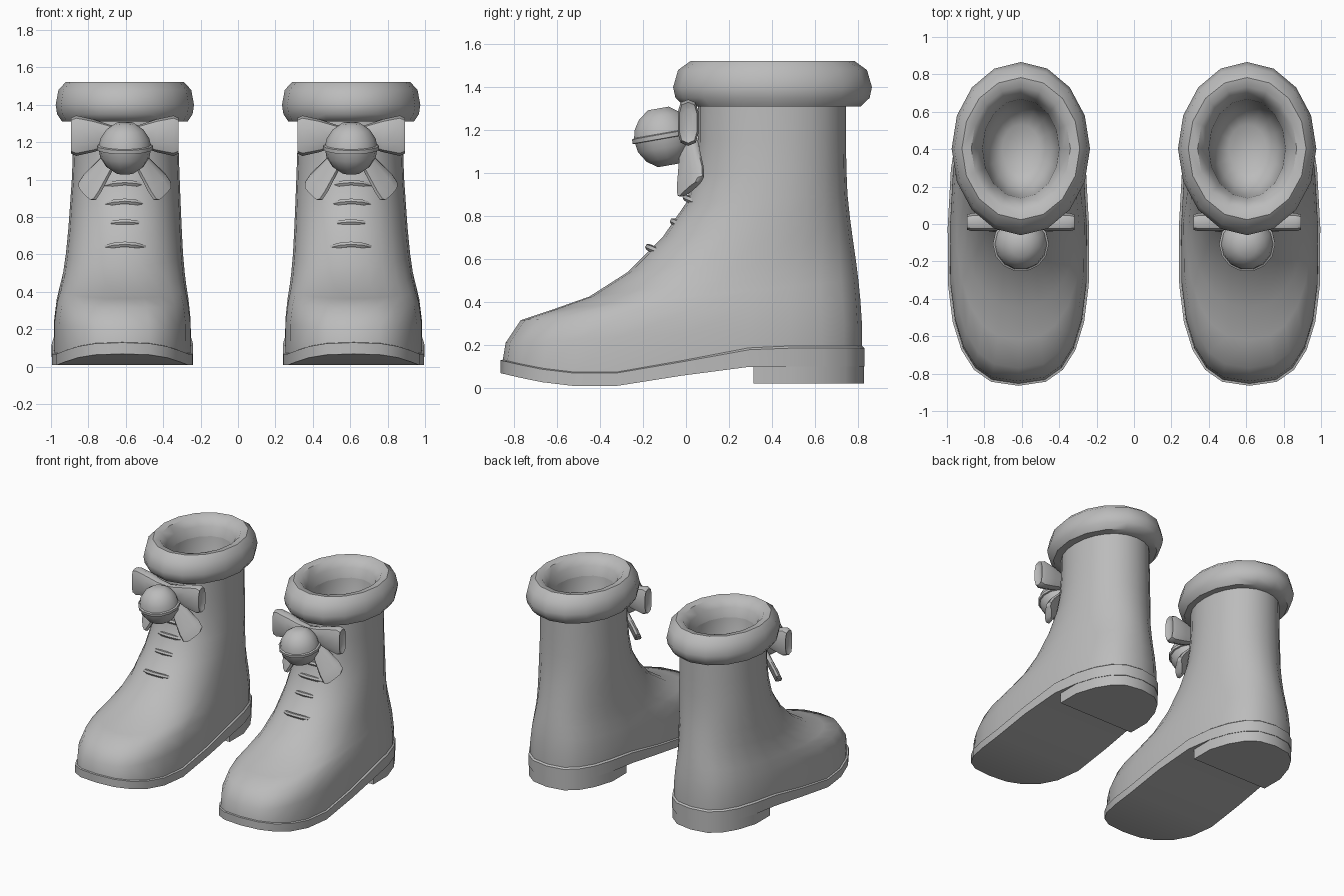
import bpy, bmesh, math
from mathutils import Vector, Matrix

cube = bpy.data.objects.get("Cube")
if cube:
    bpy.data.objects.remove(cube, do_unlink=True)

grey = bpy.data.materials.new("plain_grey")
GREY = (0.5, 0.5, 0.5, 1)
grey.use_nodes = True
grey.diffuse_color = GREY
grey.node_tree.nodes["Principled BSDF"].inputs["Base Color"].default_value = GREY

CX = 0.605  # middle of one boot
parts = []


def finish(name, bm):
    """Turn a bmesh of the left boot into a mirrored, shaded pair."""
    bmesh.ops.recalc_face_normals(bm, faces=bm.faces)
    mesh = bpy.data.meshes.new(name)
    bm.to_mesh(mesh)
    bm.free()
    mesh.materials.append(grey)
    obj = bpy.data.objects.new(name, mesh)
    bpy.context.collection.objects.link(obj)
    mirror = obj.modifiers.new("other_boot", "MIRROR")
    mirror.use_mirror_merge = False
    parts.append(obj)


def loft(bm, rings, cap_start=True, cap_end=True):
    rows = [[bm.verts.new(p) for p in ring] for ring in rings]
    n = len(rows[0])
    for a, b in zip(rows, rows[1:]):
        for i in range(n):
            j = (i + 1) % n
            bm.faces.new((a[i], a[j], b[j], b[i]))
    if cap_start:
        bm.faces.new(rows[0])
    if cap_end:
        bm.faces.new(rows[-1])
    return rows


def power(v, p):
    return math.copysign(abs(v) ** (2 / p), v)


def outline(front, back, half, cx, p, n=24):
    """Rounded foot outline on a plane from the front point to the back point."""
    ring = []
    for i in range(n):
        t = 2 * math.pi * i / n
        u = -power(math.cos(t), p)
        k = (u + 1) / 2
        x = cx + half * power(math.sin(t), p) * (1 - 0.08 * u * (p - 2))
        ring.append(Vector((x, front[0] + (back[0] - front[0]) * k,
                            front[1] + (back[1] - front[1]) * k)))
    return ring


# Sole: rocker-shaped underside and a welt band
def sole_height(y):
    pts = [(-0.87, 0.07), (-0.7, 0.03), (-0.45, 0.0), (-0.3, 0.01),
           (0.0, 0.06), (0.2, 0.09), (0.32, 0.1), (0.9, 0.1)]
    for (y0, z0), (y1, z1) in zip(pts, pts[1:]):
        if y <= y1:
            return z0 + (z1 - z0) * (y - y0) / (y1 - y0)
    return pts[-1][1]


def sole_ring(inset, lift, heel_lift):
    ring = outline((-0.865 + inset, 0), (0.832 - inset, 0), 0.378 - inset, 0.618, 2.7)
    for v in ring:
        k = min(1, max(0, (v.y + 0.1) / 0.5))
        v.z = sole_height(v.y) + lift + (heel_lift - lift) * k
    return ring


bm = bmesh.new()
rows = loft(bm, [sole_ring(0, 0, 0), sole_ring(0, 0.06, 0.085), sole_ring(0.012, 0.065, 0.095)],
            False, False)
bottom, n = rows[0], len(rows[0])
for i in range(n // 2):
    quad = [bottom[i], bottom[i + 1], bottom[n - i - 1], bottom[-i]]
    bm.faces.new(list(dict.fromkeys(quad)))
finish("sole", bm)

# Heel block, following the rear of the sole
bm = bmesh.new()
back = [v for v in outline((-0.865, 0), (0.828, 0), 0.375, 0.618, 2.7) if v.y > 0.33]
back = [Vector((back[0].x, 0.315, 0))] + back + [Vector((back[-1].x, 0.315, 0))]
loft(bm, [[v + Vector((0, 0, z)) for v in back] for z in (0.02, 0.13)])
finish("heel", bm)

# Upper: front point, back point, half width, centre x, squareness
upper = [
    ((-0.84, 0.21), (0.82, 0.29), 0.365, 0.618, 2.7),
    ((-0.77, 0.315), (0.812, 0.41), 0.352, 0.617, 2.6),
    ((-0.62, 0.365), (0.803, 0.5), 0.338, 0.614, 2.4),
    ((-0.45, 0.425), (0.793, 0.58), 0.325, 0.61, 2.25),
    ((-0.27, 0.54), (0.78, 0.67), 0.313, 0.607, 2.15),
    ((-0.11, 0.7), (0.765, 0.78), 0.303, 0.604, 2.1),
    ((0.0, 0.86), (0.752, 0.9), 0.295, 0.602, 2.1),
    ((0.04, 1.0), (0.747, 1.02), 0.288, 0.6, 2.1),
    ((0.055, 1.15), (0.745, 1.15), 0.283, 0.6, 2.1),
    ((0.055, 1.36), (0.745, 1.36), 0.28, 0.6, 2.1),
]
bm = bmesh.new()
loft(bm, [sole_ring(0.012, 0.065, 0.095)] + [outline(*r) for r in upper], False, False)
finish("boot_upper", bm)


# Padded cuff and the hollow lining: half width, half length, height
def collar(name, sections, closed):
    bm = bmesh.new()
    loft(bm, [outline((0.403 - l, z), (0.403 + l, z), w, CX, 2, 16)
              for w, l, z in sections], False, closed)
    finish(name, bm)


collar("cuff", [(0.27, 0.33, 1.31), (0.335, 0.41, 1.31), (0.362, 0.452, 1.35),
                (0.37, 0.463, 1.4), (0.355, 0.44, 1.48), (0.315, 0.38, 1.523),
                (0.265, 0.33, 1.515), (0.225, 0.285, 1.46), (0.205, 0.265, 1.39)], False)
collar("lining", [(0.205, 0.265, 1.39), (0.195, 0.25, 1.27), (0.165, 0.21, 1.16),
                  (0.1, 0.13, 1.1)], True)


# Laces: slim bent tubes across the instep
def tube(bm, path, radius, sides=6):
    rings = []
    for i, p in enumerate(path):
        d = (path[min(i + 1, len(path) - 1)] - path[max(i - 1, 0)]).normalized()
        a = d.cross(Vector((0, 0, 1))).normalized()
        b = a.cross(d)
        rings.append([p + radius * (a * math.cos(2 * math.pi * k / sides)
                                    + b * math.sin(2 * math.pi * k / sides))
                      for k in range(sides)])
    loft(bm, rings)


bm = bmesh.new()
for y, z in ((-0.175, 0.655), (-0.06, 0.775), (0.0, 0.885), (0.03, 0.985)):
    path = [Vector((CX + 0.12 * s, y + 0.055 * s * s, z - 0.025 * s * s))
            for s in (-1, -0.95, -0.5, 0, 0.5, 0.95, 1)]
    for end in (path[0], path[-1]):
        end += Vector((0, 0.04, -0.02))
    tube(bm, path, 0.016)
finish("laces", bm)


# Bow: padded loops and tails lofted from rounded sections
def ribbon(bm, sections, side, n=10):
    """Each section holds a centre, a width vector and a thickness vector."""
    flip = Vector((side, 1, 1))
    rings = []
    for c, w, t in sections:
        rings.append([Vector((CX, 0, 0)) + flip * (
            Vector(c) + Vector(w) * power(math.cos(2 * math.pi * k / n), 3)
            + Vector(t) * power(math.sin(2 * math.pi * k / n), 3)) for k in range(n)])
    loft(bm, rings)


loops, tails = bmesh.new(), bmesh.new()
for side in (-1, 1):
    ribbon(loops, [((x, 0.01, 1.235), (0, 0, h), (0, t, 0)) for x, h, t in
                   ((0, 0.045, 0.03), (0.08, 0.058, 0.04), (0.17, 0.088, 0.05),
                    (0.26, 0.108, 0.05), (0.288, 0.095, 0.042), (0.275, 0.07, 0.02))], side)
    ribbon(tails, [((x, y, z), (0.038 * s, 0.045 * s, 0.04 * s), (0.012, -0.022, -0.003))
                   for x, y, z, s in ((0.03, 0.01, 1.18, 0.5), (0.1, 0.015, 1.08, 0.85),
                                      (0.17, 0.02, 0.985, 1.2), (0.2, 0.022, 0.94, 1.2),
                                      (0.208, 0.022, 0.927, 0.9))], side)
finish("bow_loops", loops)
finish("bow_tails", tails)

# Bell with a raised seam, tilted a little forward
bm = bmesh.new()
tilt = Matrix.Translation((CX, -0.105, 1.168)) @ Matrix.Rotation(math.radians(10), 4, "X")
profile = [(0.05, -0.134), (0.1, -0.1), (0.132, -0.05), (0.139, -0.008), (0.15, -0.006),
           (0.15, 0.014), (0.139, 0.018), (0.13, 0.055), (0.1, 0.1), (0.05, 0.135)]
loft(bm, [[tilt @ Vector((r * math.cos(math.pi * k / 7), r * math.sin(math.pi * k / 7), z))
           for k in range(14)] for r, z in profile])
finish("bell", bm)

# Smooth shading that keeps the crisp edges
bpy.ops.object.select_all(action="DESELECT")
for obj in parts:
    obj.select_set(True)
bpy.context.view_layer.objects.active = parts[0]
bpy.ops.object.shade_smooth_by_angle(angle=math.radians(45))
